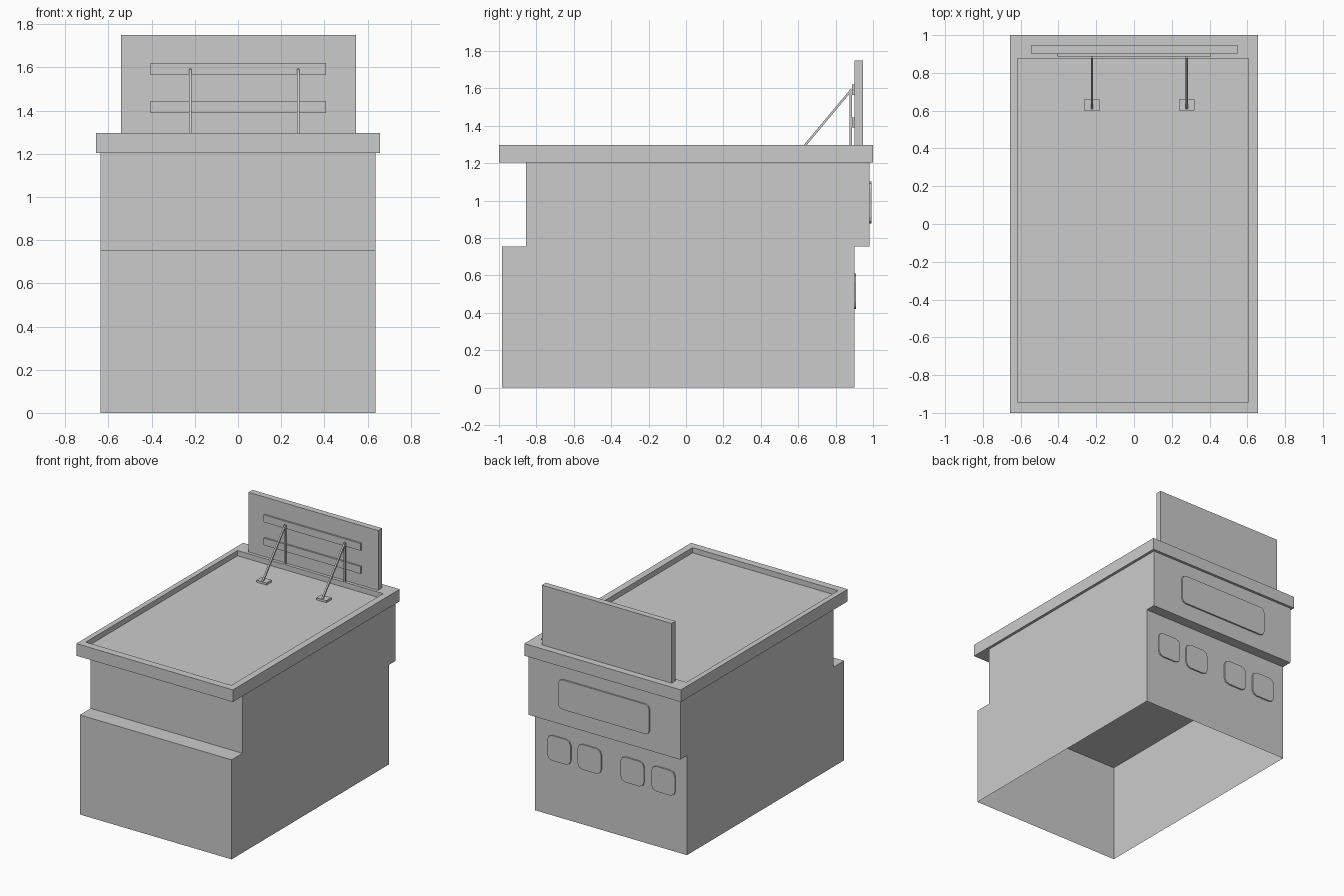
import bpy, bmesh, math
from mathutils import Vector

if "Cube" in bpy.data.objects:
    bpy.data.objects.remove(bpy.data.objects["Cube"])


def finish(name, bm):
    bmesh.ops.recalc_face_normals(bm, faces=bm.faces)
    mesh = bpy.data.meshes.new(name)
    bm.to_mesh(mesh)
    bm.free()
    ob = bpy.data.objects.new(name, mesh)
    bpy.context.collection.objects.link(ob)
    return ob


def stack(name, rings, cap_start=True, cap_end=True):
    """Skin a list of closed rings with equal point counts."""
    bm = bmesh.new()
    loops = [[bm.verts.new(p) for p in ring] for ring in rings]
    n = len(loops[0])
    for a, b in zip(loops, loops[1:]):
        for i in range(n):
            j = (i + 1) % n
            bm.faces.new((a[i], a[j], b[j], b[i]))
    if cap_start:
        bm.faces.new(loops[0])
    if cap_end:
        bm.faces.new(loops[-1])
    return finish(name, bm)


def rect(x0, x1, y0, y1, z):
    return [(x0, y0, z), (x1, y0, z), (x1, y1, z), (x0, y1, z)]


def box(name, x, y, z, open_bottom=False):
    return stack(name, [rect(*x, *y, z[0]), rect(*x, *y, z[1])], not open_bottom)


def bar(name, a, b, w):
    """Thin square bar in the yz plane from a to b."""
    a, b = Vector(a), Vector(b)
    side = Vector((w / 2, 0, 0))
    up = (b - a).normalized().cross(Vector((1, 0, 0))) * w / 2
    ring = lambda p: [p - side - up, p + side - up, p + side + up, p - side + up]
    return stack(name, [ring(a), ring(b)])


def window(name, cx, cz, w, h, r, y0, y1):
    """Raised panel with rounded corners on the back wall."""
    pts = []
    for k, (sx, sz) in enumerate([(1, 1), (-1, 1), (-1, -1), (1, -1)]):
        for s in range(3):
            t = math.pi / 2 * (k + s / 2)
            pts.append((cx + sx * (w / 2 - r) + r * math.cos(t),
                        cz + sz * (h / 2 - r) + r * math.sin(t)))
    return stack(name, [[(x, y, z) for x, z in pts] for y in (y0, y1)], False)


# Stepped body: lower storey is open underneath
box("lower_body", (-0.638, 0.636), (-0.985, 0.9), (0, 0.755), open_bottom=True)
box("upper_body", (-0.638, 0.636), (-0.855, 0.98), (0.755, 1.205))

# Roof slab with raised rim around a recessed floor
outer, inner = (-0.657, 0.657, -1, 1), (-0.617, 0.605, -0.943, 0.876)
stack("roof", [rect(*outer, 1.205), rect(*outer, 1.297),
               rect(*inner, 1.297), rect(*inner, 1.257)])

# Sign board with its rear rails
box("sign_board", (-0.542, 0.547), (0.9, 0.947), (1.297, 1.75))
for i, z in enumerate((1.39, 1.565)):
    box(f"sign_rail_{i}", (-0.405, 0.407), (0.887, 0.9), (z, z + 0.055))

# Posts, braces and foot pads
for i, x in enumerate((-0.222, 0.279)):
    box(f"sign_post_{i}", (x - 0.006, x + 0.006), (0.875, 0.887), (1.297, 1.595))
    bar(f"sign_brace_{i}", (x, 0.613, 1.268), (x, 0.882, 1.59), 0.012)
    box(f"foot_pad_{i}", (x - 0.042, x + 0.042), (0.6, 0.66), (1.257, 1.273))

# Back windows
window("wide_window", -0.003, 0.99, 0.765, 0.225, 0.035, 0.98, 0.992)
for i, x in enumerate((0.43, 0.175, -0.185, -0.445)):
    window(f"small_window_{i}", x, 0.515, 0.197, 0.19, 0.04, 0.9, 0.91)
